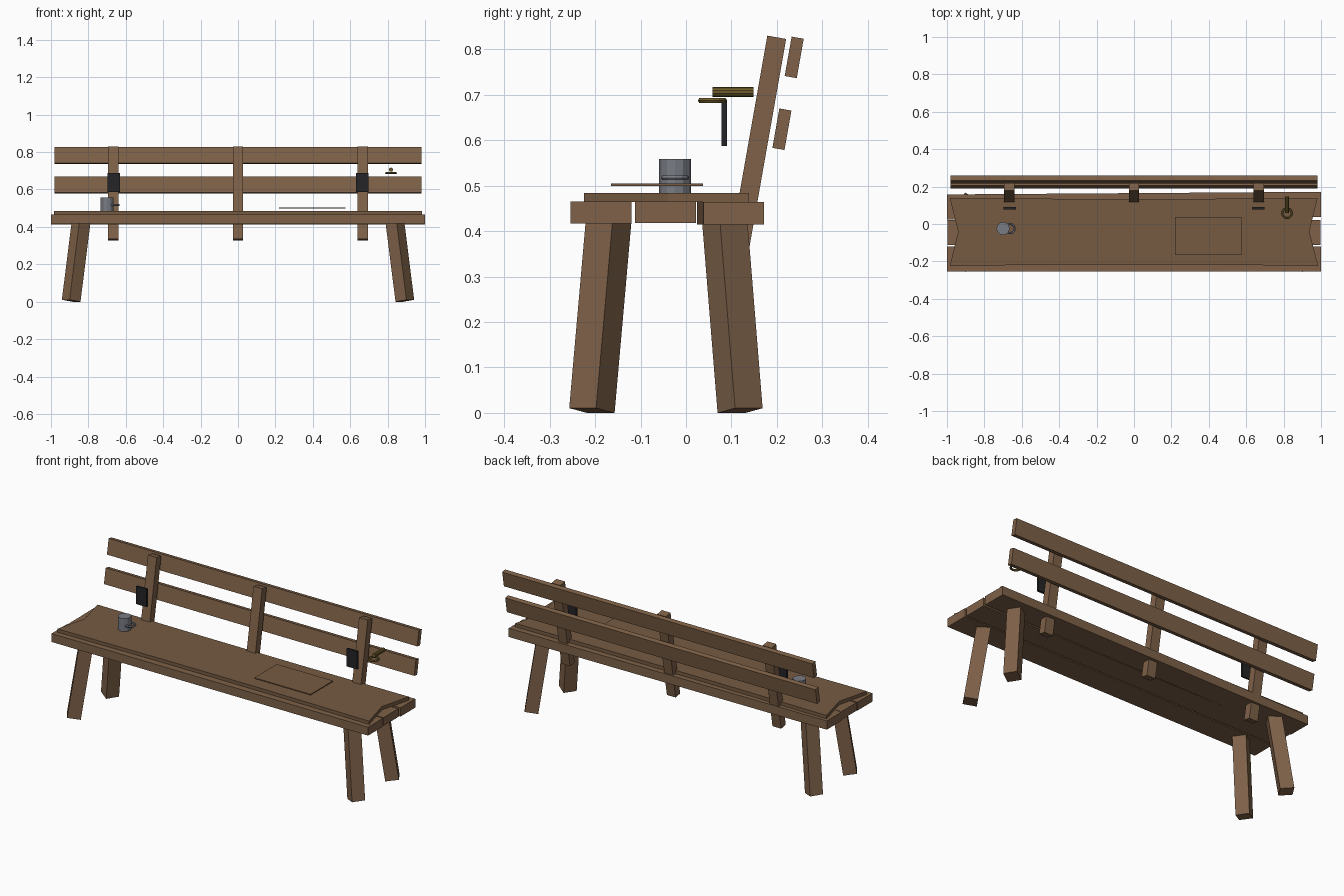
import bpy, bmesh, math
from mathutils import Vector, Matrix

if "Cube" in bpy.data.objects:
    bpy.data.objects.remove(bpy.data.objects["Cube"])


def material(name, rgb):
    m = bpy.data.materials.new(name)
    m.diffuse_color = (*rgb, 1)
    m.use_nodes = True
    m.node_tree.nodes["Principled BSDF"].inputs["Base Color"].default_value = m.diffuse_color
    return m


WOOD = material("wood", (0.21, 0.12, 0.065))
SEAT_WOOD = material("dark_wood", (0.18, 0.105, 0.055))
IRON = material("iron", (0.018, 0.018, 0.02))
BRASS = material("brass", (0.16, 0.11, 0.025))
PEWTER = material("pewter", (0.19, 0.2, 0.23))


def finish(name, bm, mat, matrix=Matrix()):
    bmesh.ops.recalc_face_normals(bm, faces=bm.faces)
    mesh = bpy.data.meshes.new(name)
    bm.to_mesh(mesh)
    bm.free()
    mesh.materials.append(mat)
    ob = bpy.data.objects.new(name, mesh)
    ob.matrix_world = matrix
    bpy.context.collection.objects.link(ob)
    return ob


def box(name, size, loc, mat=WOOD, rot=Matrix()):
    bm = bmesh.new()
    bmesh.ops.create_cube(bm, size=1)
    bmesh.ops.scale(bm, vec=size, verts=bm.verts)
    return finish(name, bm, mat, Matrix.Translation(loc) @ rot)


def cylinder(name, r, depth, loc, mat, sides, rot=Matrix()):
    bm = bmesh.new()
    bmesh.ops.create_cone(bm, cap_ends=True, segments=sides,
                          radius1=r, radius2=r, depth=depth)
    return finish(name, bm, mat, Matrix.Translation(loc) @ rot)


def ring(name, major, minor, loc, mat):
    bpy.ops.mesh.primitive_torus_add(major_radius=major, minor_radius=minor,
                                     major_segments=12, minor_segments=6, location=loc)
    ob = bpy.context.object
    ob.name = name
    ob.data.materials.append(mat)
    return ob


# seat planks, the back one slightly askew
box("front_plank", (2.0, 0.135, 0.048), (0, -0.187, 0.441))
box("middle_plank", (1.995, 0.134, 0.047), (0, -0.045, 0.441))
box("back_plank", (2.0, 0.134, 0.05), (0, 0.098, 0.439), WOOD,
    Matrix.Rotation(0.007, 4, 'Z'))

# seat cover with notched ends
outline = [(-0.985, -0.224), (-0.3, -0.216), (0.3, -0.216), (0.985, -0.224),
           (0.937, -0.04), (0.982, 0.139), (0.3, 0.134), (-0.3, 0.134),
           (-0.985, 0.139), (-0.94, -0.04)]
bm = bmesh.new()
face = bm.faces.new([bm.verts.new((x, y, 0.464)) for x, y in outline])
ext = bmesh.ops.extrude_face_region(bm, geom=[face])
bmesh.ops.translate(bm, vec=(0, 0, 0.02),
                    verts=[v for v in ext["geom"] if isinstance(v, bmesh.types.BMVert)])
finish("seat_cover", bm, SEAT_WOOD)

# legs splayed outwards along the diagonals
for side, sx in (("left", -1), ("right", 1)):
    for end, top_y, foot_y in (("front", -0.17, -0.207), ("back", 0.085, 0.119)):
        top = Vector((sx * 0.839, top_y, 0.425))
        foot = Vector((sx * 0.892, foot_y, 0.005))
        axis = top - foot
        splay = math.atan2(foot.y - top.y, foot.x - top.x)
        tilt = math.atan2(math.hypot(axis.x, axis.y), axis.z)
        rot = Matrix.Rotation(splay, 4, 'Z') @ Matrix.Rotation(-tilt, 4, 'Y')
        box(f"{end}_{side}_leg", (0.072, 0.072, axis.length), (top + foot) / 2, WOOD, rot)

# leaning uprights and back slats
LEAN = Matrix.Rotation(math.radians(-10), 4, 'X')
for i, x in enumerate((-0.667, 0, 0.667)):
    box(f"back_upright_{i + 1}", (0.055, 0.042, 0.502), (x, 0.156, 0.579), WOOD, LEAN)
box("upper_slat", (1.96, 0.027, 0.088), (0, 0.238, 0.782), WOOD, LEAN)
box("lower_slat", (1.96, 0.027, 0.088), (0, 0.211, 0.624), WOOD, LEAN)

# iron plates
for side, x in (("left", -0.665), ("right", 0.665)):
    box(f"{side}_plate", (0.066, 0.012, 0.102), (x, 0.084, 0.638), IRON)

# brass peg and ring
cylinder("brass_peg", 0.011, 0.09, (0.818, 0.103, 0.706), BRASS, 10,
         Matrix.Rotation(math.pi / 2, 4, 'X'))
ring("brass_ring", 0.026, 0.006, (0.818, 0.058, 0.687), BRASS)

# mug with flat ring handle
cylinder("mug", 0.035, 0.074, (-0.7, -0.024, 0.521), PEWTER, 12)
ring("mug_handle", 0.025, 0.006, (-0.663, -0.024, 0.517), PEWTER)

# thin board above the seat
box("thin_board", (0.355, 0.203, 0.006), (0.397, -0.064, 0.502), SEAT_WOOD)
